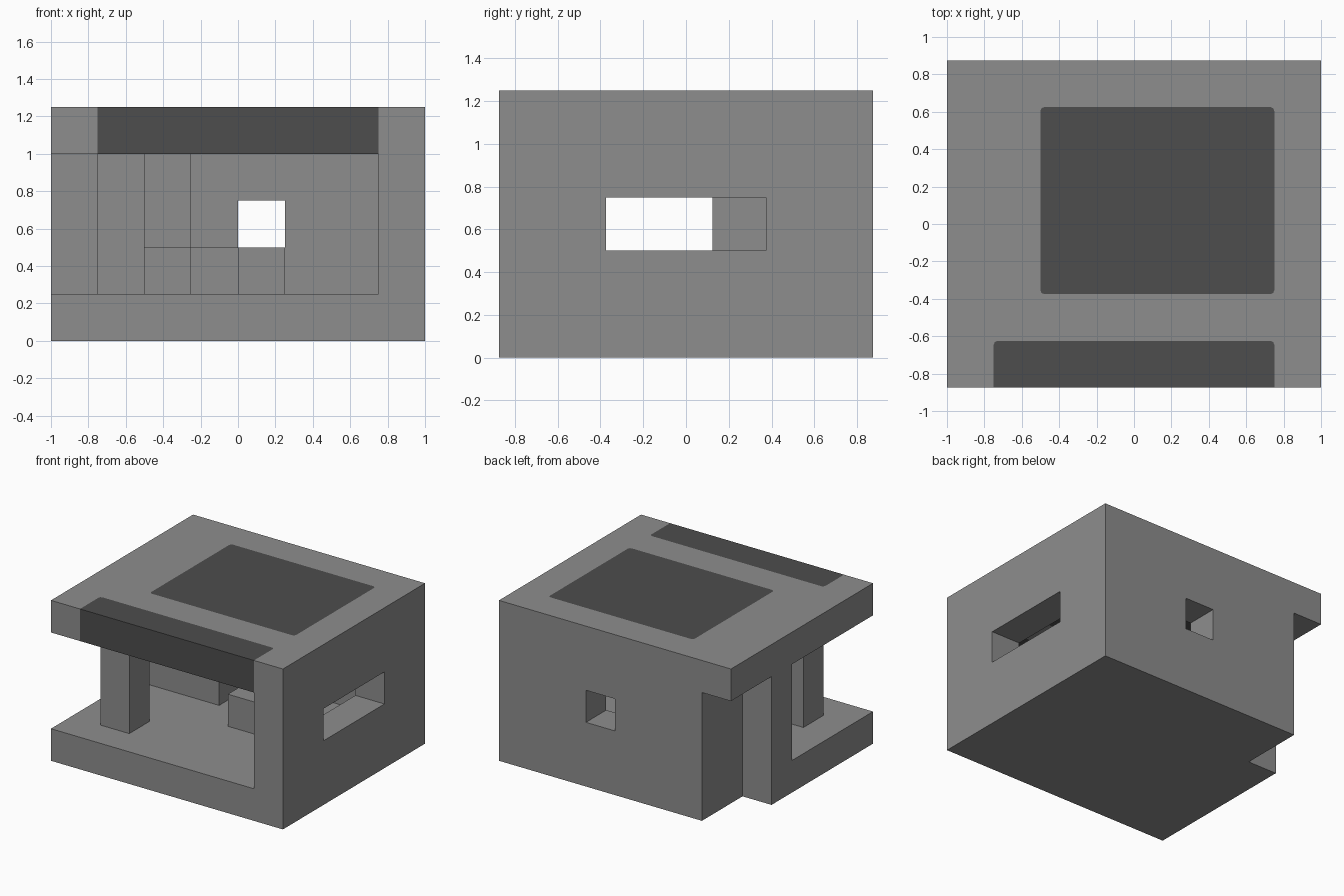
import bpy
import bmesh

U = 0.25  # building module

old = bpy.data.objects.get("Cube")
if old:
    bpy.data.objects.remove(old, do_unlink=True)


def material(name, value):
    m = bpy.data.materials.new(name)
    m.use_nodes = True
    color = (value, value, value, 1)
    m.diffuse_color = color
    m.node_tree.nodes["Principled BSDF"].inputs["Base Color"].default_value = color
    return m


GREY = material("concrete grey", 0.27)
DARK = material("charcoal", 0.075)


def box(name, x, y, z, mat=GREY, rounded=None):
    """Block from (low, high) ranges; rounded picks the upright edges to soften."""
    bm = bmesh.new()
    bmesh.ops.create_cube(bm, size=1)
    for v in bm.verts:
        v.co = [r[0] + (c + 0.5) * (r[1] - r[0]) for r, c in zip((x, y, z), v.co)]
    if rounded:
        edges = [e for e in bm.edges
                 if abs(e.verts[0].co.z - e.verts[1].co.z) > 0.1 and rounded(e.verts[0].co)]
        bmesh.ops.bevel(bm, geom=edges, offset=0.02, segments=2, profile=0.5,
                        affect='EDGES')
    mesh = bpy.data.meshes.new(name)
    bm.to_mesh(mesh)
    bm.free()
    mesh.materials.append(mat)
    ob = bpy.data.objects.new(name, mesh)
    bpy.context.collection.objects.link(ob)
    return ob


def cut(ob, *args, **kw):
    """Subtract a temporary block from a part."""
    cutter = box("cutter", *args, **kw)
    cutter.hide_render = True
    mod = ob.modifiers.new("opening", 'BOOLEAN')
    mod.operation = 'DIFFERENCE'
    mod.solver = 'EXACT'
    mod.object = cutter
    bpy.context.view_layer.objects.active = ob
    bpy.ops.object.modifier_apply(modifier=mod.name)
    bpy.data.objects.remove(cutter, do_unlink=True)


X, Y = (-1, 1), (-0.875, 0.875)
BASE, STOREY, ROOF = (0, U), (U, 1), (1, 1.25)
LOW, WINDOW = (U, 2 * U), (0.5, 0.75)
CUT_HEIGHT = (0.9, 1.4)

# Floor with an open corner at the back
floor = box("floor", X, Y, BASE)
cut(floor, (-1.2, -0.75), (0.375, 1.1), (-0.2, 0.5))

# Roof with a skylight and a front canopy panel let into it
roof = box("roof", X, Y, ROOF)
sky = (-0.5, 0.75), (-0.375, 0.625)
strip_x, strip_back = (-0.75, 0.75), -0.625


def every(co):
    return True


def at_back(co):
    return co.y > -0.7


cut(roof, *sky, CUT_HEIGHT, rounded=every)
cut(roof, strip_x, (-1.1, strip_back), CUT_HEIGHT, rounded=at_back)
box("skylight", *sky, ROOF, DARK, every)
box("front_canopy", strip_x, (Y[0], strip_back), ROOF, DARK, at_back)

# Side and back walls with windows
side_wall = box("side_wall", (0.75, 1), Y, STOREY)
cut(side_wall, (0.6, 1.2), (-0.375, 0.375), WINDOW)
back_wall = box("back_wall", (-0.75, 0.75), (0.625, 0.875), STOREY)
cut(back_wall, (0, U), (0.5, 1.1), WINDOW)

# Stepped walls around the open corner
box("corner_wall", (-1, -0.5), (0.125, 0.375), STOREY)
box("inner_wall", (-0.75, -U), (0.375, 0.625), STOREY)
box("low_wall", (-0.5, -U), (0.125, 0.375), LOW)

# Front pillar and low furniture
box("front_pillar", (-0.75, -0.5), (-0.625, -0.375), STOREY)
box("bench", (-U, 0), (0.375, 0.625), LOW)
box("stool", (0, U), (-0.125, 0.125), LOW)
